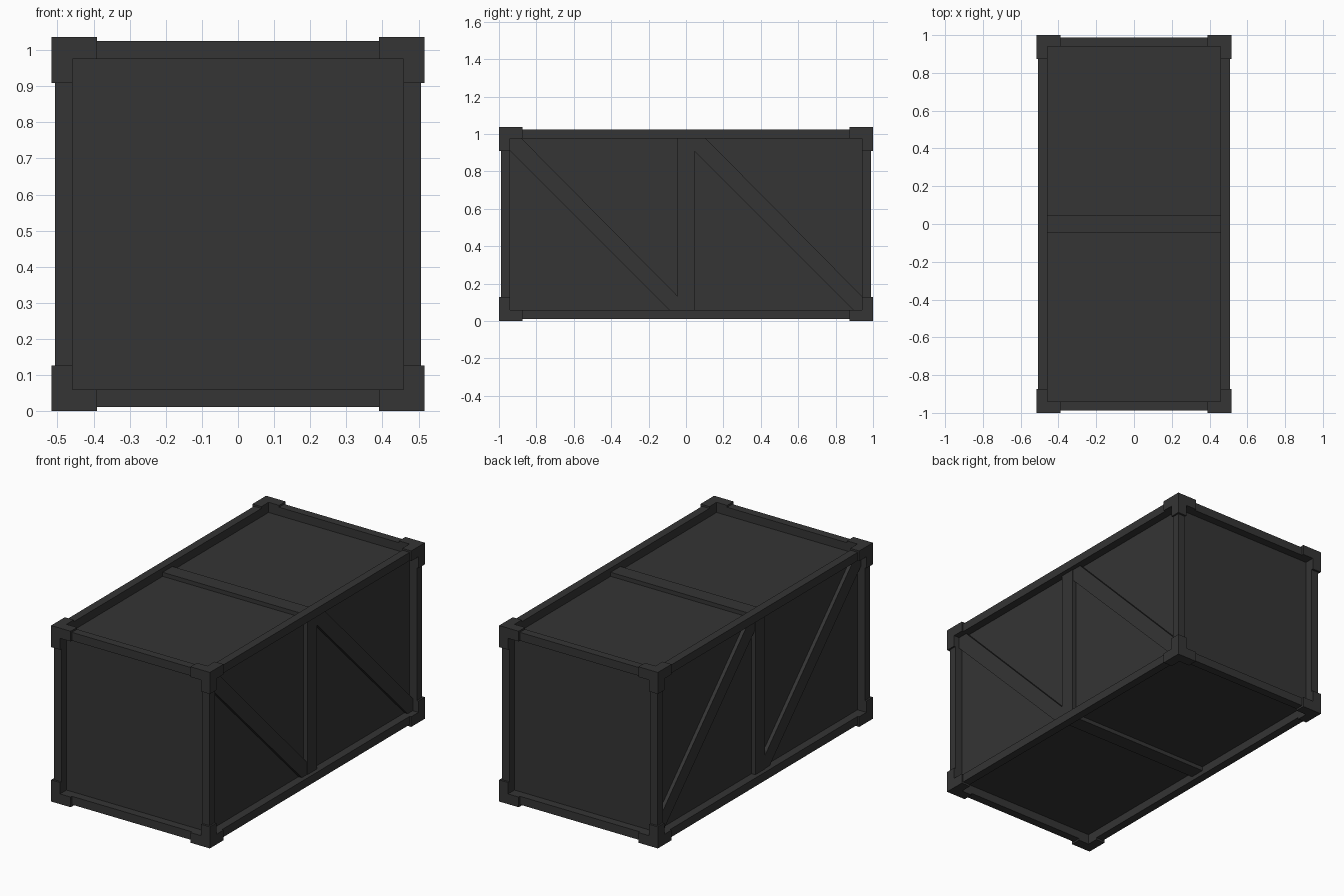
import bpy, bmesh
from mathutils import Vector
from itertools import product

if "Cube" in bpy.data.objects:
    bpy.data.objects.remove(bpy.data.objects["Cube"])

OUT = Vector((0.517, 1.0, 0.518))      # half size at corner fittings
BEAM = Vector((0.507, 0.988, 0.507))   # half size at frame beams
IN = Vector((0.459, 0.94, 0.458))      # half size at panels
ARM = 0.127                            # corner fitting length
CZ = 0.518                             # centre height
STRUT, BRACE = 0.024, 0.021            # rib heights above the panels

mat = bpy.data.materials.new("dark_grey")
mat.diffuse_color = (0.035, 0.035, 0.035, 1)
mat.use_nodes = True
mat.node_tree.nodes["Principled BSDF"].inputs["Base Color"].default_value = mat.diffuse_color


def finish(bm, name):
    bmesh.ops.recalc_face_normals(bm, faces=bm.faces)
    bmesh.ops.translate(bm, verts=bm.verts, vec=(0, 0, CZ))
    me = bpy.data.meshes.new(name)
    bm.to_mesh(me)
    bm.free()
    me.materials.append(mat)
    ob = bpy.data.objects.new(name, me)
    bpy.context.collection.objects.link(ob)
    return ob


def add_box(bm, a, b):
    vs = bmesh.ops.create_cube(bm, size=1)["verts"]
    a, b = Vector(a), Vector(b)
    for v in vs:
        v.co = Vector([(a[i] + b[i]) / 2 + v.co[i] * (b[i] - a[i]) for i in range(3)])
    return vs


# Panelled body
bm = bmesh.new()
add_box(bm, -IN, IN)
finish(bm, "panel_body")

# Twelve frame beams, running between the corner fittings
for axis, label in enumerate(("cross_beams", "long_beams", "upright_beams")):
    bm = bmesh.new()
    u, w = [i for i in range(3) if i != axis]
    for su, sw in product((-1, 1), repeat=2):
        a, b = Vector(), Vector()
        a[axis], b[axis] = ARM - OUT[axis], OUT[axis] - ARM
        for i, s in ((u, su), (w, sw)):
            a[i], b[i] = sorted((s * IN[i], s * BEAM[i]))
        add_box(bm, a, b)
    finish(bm, label)

# Corner fittings: a small block with an arm along each edge
for n, signs in enumerate(product((-1, 1), repeat=3)):
    bm = bmesh.new()
    add_box(bm, IN, OUT)
    bm.normal_update()
    for axis in range(3):
        d = Vector()
        d[axis] = -1
        face = next(f for f in bm.faces if f.normal.dot(d) > 0.9
                    and abs(f.calc_center_median()[axis] - IN[axis]) < 1e-4)
        geo = bmesh.ops.extrude_discrete_faces(bm, faces=[face])
        for v in geo["faces"][0].verts:
            v.co[axis] = OUT[axis] - ARM
        bm.normal_update()
    bmesh.ops.scale(bm, vec=signs, verts=bm.verts)
    finish(bm, f"corner_fitting_{n + 1}")

# Middle struts on both sides, the roof and the floor
for s, side in ((-1, "left"), (1, "right")):
    bm = bmesh.new()
    x = sorted((s * IN.x, s * (IN.x + STRUT)))
    add_box(bm, (x[0], -0.045, -IN.z), (x[1], 0.045, IN.z))
    finish(bm, f"{side}_strut")
for s, side in ((-1, "floor"), (1, "roof")):
    bm = bmesh.new()
    z = sorted((s * IN.z, s * (IN.z + STRUT)))
    add_box(bm, (-IN.x, -0.045, z[0]), (IN.x, 0.045, z[1]))
    finish(bm, f"{side}_strut")

# Diagonal braces, two per side, clipped by the bay outline
t, b = IN.z, -IN.z
profile = [(-0.94, t), (-0.879, t), (-0.045, b + 0.073),
           (-0.045, b), (-0.092, b), (-0.94, t - 0.067)]
for s, side in ((-1, "left"), (1, "right")):
    for shift, end in ((0, "front"), (0.985, "back")):
        bm = bmesh.new()
        face = bm.faces.new([bm.verts.new((s * IN.x, y + shift, z)) for y, z in profile])
        geo = bmesh.ops.extrude_face_region(bm, geom=[face])["geom"]
        bmesh.ops.translate(bm, vec=(s * BRACE, 0, 0),
                            verts=[g for g in geo if isinstance(g, bmesh.types.BMVert)])
        finish(bm, f"{side}_{end}_brace")
